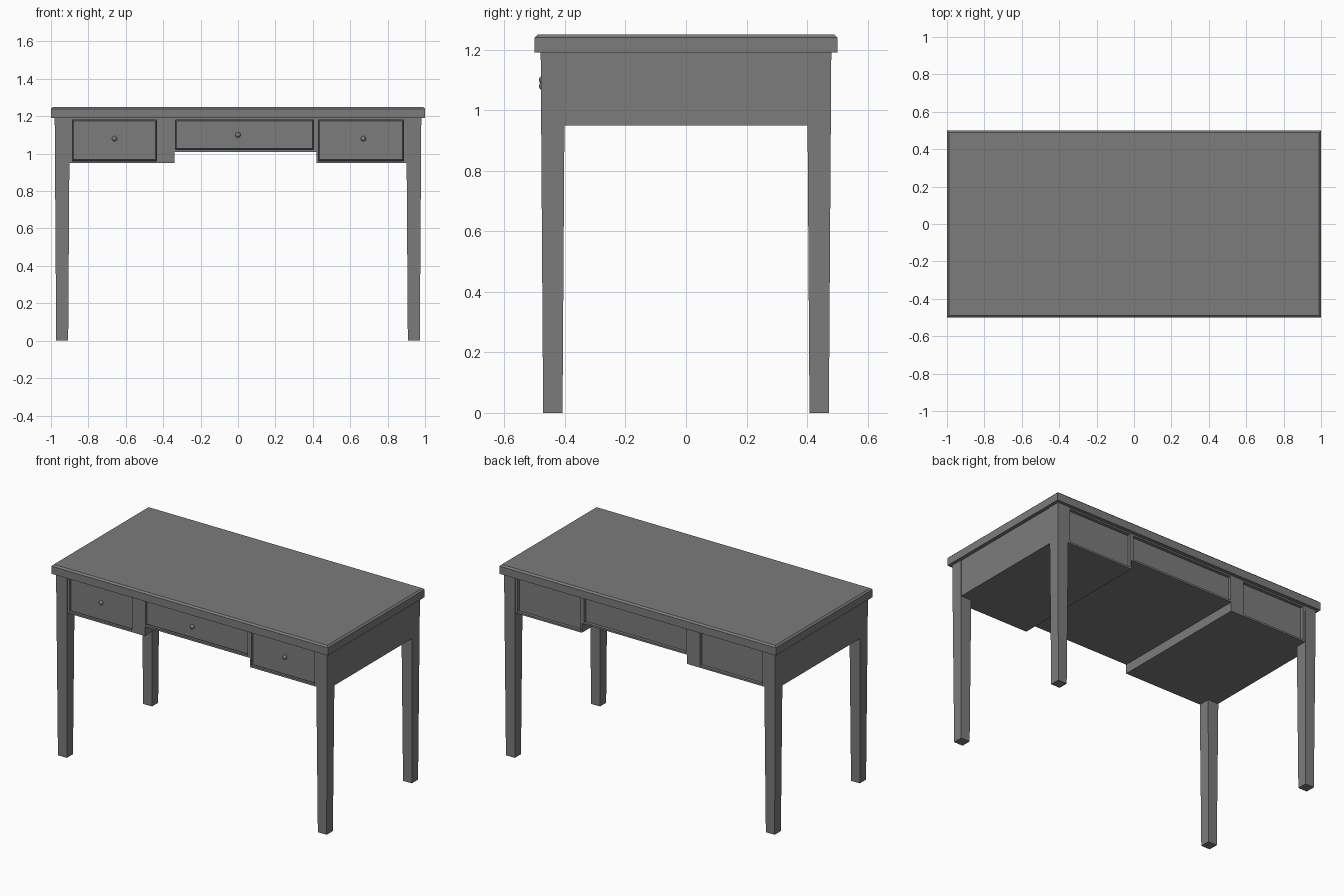
import bpy
import bmesh
from mathutils import Vector

old = bpy.data.objects.get("Cube")
if old:
    bpy.data.objects.remove(old)

grey = bpy.data.materials.new("dark grey")
grey.use_nodes = True
colour = (0.2, 0.2, 0.2, 1)
grey.diffuse_color = colour
grey.node_tree.nodes["Principled BSDF"].inputs["Base Color"].default_value = colour


def finish(name, bm):
    """Turn a bmesh into a named grey object."""
    bmesh.ops.recalc_face_normals(bm, faces=bm.faces)
    mesh = bpy.data.meshes.new(name)
    bm.to_mesh(mesh)
    bm.free()
    mesh.materials.append(grey)
    obj = bpy.data.objects.new(name, mesh)
    bpy.context.collection.objects.link(obj)
    return obj


def box(lo, hi):
    """New bmesh holding a box between two corners."""
    bm = bmesh.new()
    bmesh.ops.create_cube(bm, size=1)
    lo, hi = Vector(lo), Vector(hi)
    for v in bm.verts:
        v.co = (lo + hi) / 2 + v.co * (hi - lo)
    return bm


def chamfer_face(bm, axis, sign, width, depth):
    """Chamfer the rim of the face that looks along the axis."""
    bm.normal_update()
    face = next(f for f in bm.faces if f.normal[axis] * sign > 0.9)
    bmesh.ops.inset_region(bm, faces=[face], thickness=width)
    for v in face.verts:
        v.co[axis] += sign * depth


# Table top with a chamfered upper rim
top = box((-1, -0.5, 1.19), (1, 0.5, 1.24))
chamfer_face(top, 2, 1, 0.015, 0.01)
finish("table_top", top)

# Four square legs, tapering towards the foot
for side, sx in (("left", 1), ("right", -1)):
    for end, sy in (("front", -1), ("back", 1)):
        leg = box((-0.04, -0.04, 0), (0.04, 0.04, 1.19))
        for v in leg.verts:
            if v.co.z < 0.1:
                v.co.x *= 0.8
                v.co.y *= 0.8
            v.co.x += sx * 0.94
            v.co.y += sy * 0.44
        finish(f"{end}_{side}_leg", leg)

# Carcass sections, each with a recessed opening in front and back, and a drawer
FRONT, RECESS, RIM = 0.476, 0.02, 0.008
sections = [  # name, x range, bottom, opening x range, knob x, knob z
    ("right", -0.977, -0.34, 0.95, -0.885, -0.435, -0.66, 1.08),
    ("centre", -0.34, 0.42, 1.01, -0.335, 0.403, 0, 1.10),
    ("left", 0.42, 0.977, 0.95, 0.43, 0.885, 0.67, 1.08),
]
for name, x0, x1, z0, ox0, ox1, kx, kz in sections:
    oz0, oz1 = z0 + 0.012, 1.18
    carcass = box((x0, -FRONT, z0), (x1, FRONT, 1.19))
    for axis, value in ((0, ox0), (0, ox1), (2, oz0), (2, oz1)):
        point, normal = Vector(), Vector()
        point[axis], normal[axis] = value, 1
        geom = carcass.verts[:] + carcass.edges[:] + carcass.faces[:]
        bmesh.ops.bisect_plane(carcass, geom=geom, plane_co=point, plane_no=normal)
    carcass.normal_update()
    openings = []
    for f in carcass.faces:
        c = f.calc_center_median()
        if abs(f.normal.y) > 0.9 and ox0 < c.x < ox1 and oz0 < c.z < oz1:
            openings.append(f)
    for f in bmesh.ops.extrude_discrete_faces(carcass, faces=openings)["faces"]:
        for v in f.verts:
            v.co.y -= RECESS if v.co.y > 0 else -RECESS
    finish(f"{name}_carcass", carcass)

    # Drawer front with a chamfered rim
    face_y = -FRONT + 0.008
    drawer = box((ox0, face_y + RIM, oz0), (ox1, -0.44, oz1))
    chamfer_face(drawer, 1, -1, RIM, RIM)
    finish(f"{name}_drawer", drawer)

    # Small round knob
    knob = bmesh.new()
    bmesh.ops.create_uvsphere(knob, u_segments=12, v_segments=8, radius=0.014)
    bmesh.ops.translate(knob, verts=knob.verts, vec=(kx, face_y - 0.004, kz))
    for f in knob.faces:
        f.smooth = True
    finish(f"{name}_knob", knob)
